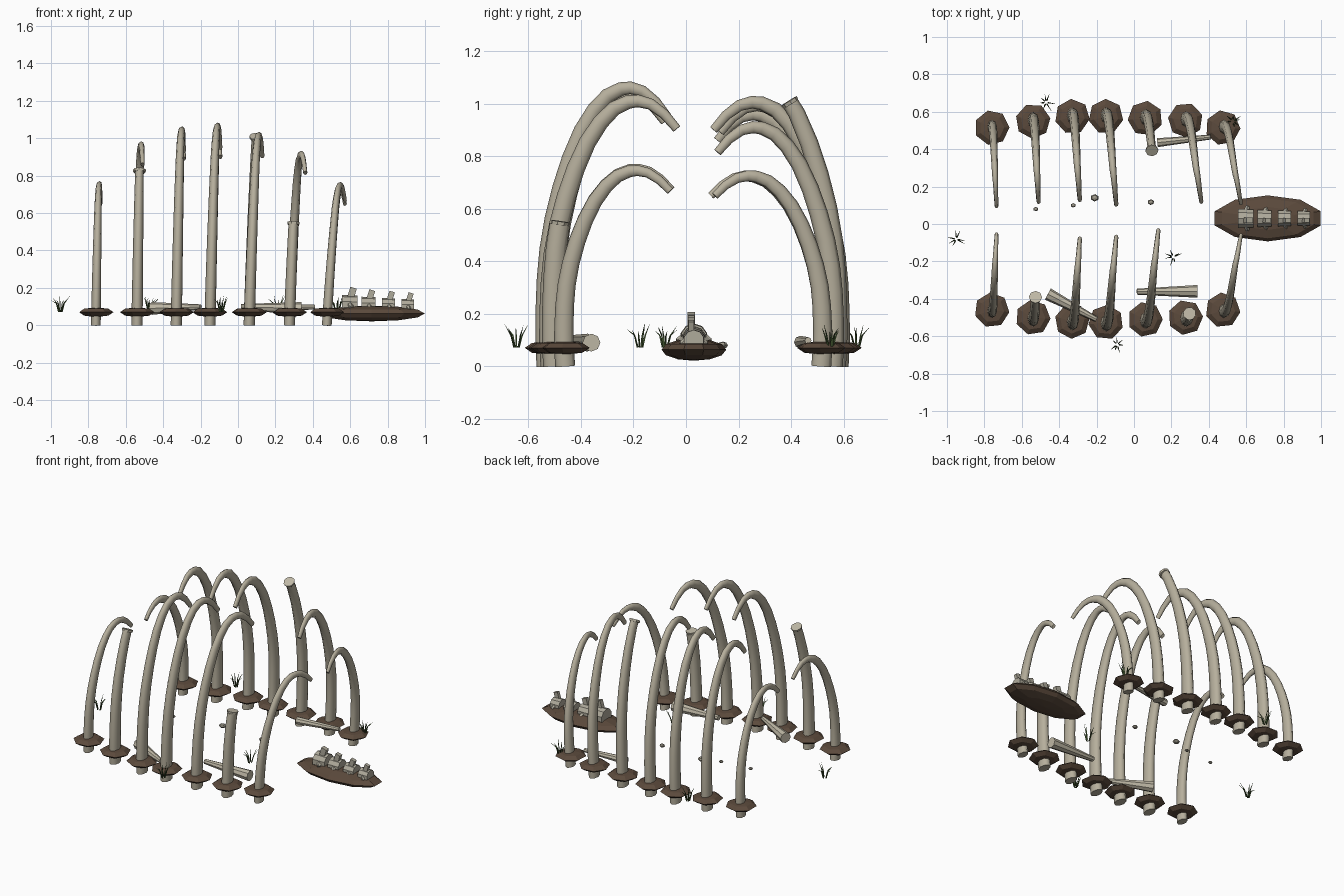
import bpy, bmesh, math, random
from mathutils import Vector, Matrix

if "Cube" in bpy.data.objects:
    bpy.data.objects.remove(bpy.data.objects["Cube"])
random.seed(4)

def material(name, rgb):
    m = bpy.data.materials.new(name)
    m.diffuse_color = (*rgb, 1)
    m.use_nodes = True
    m.node_tree.nodes["Principled BSDF"].inputs["Base Color"].default_value = m.diffuse_color
    return m

BONE = material("weathered bone", (0.47, 0.43, 0.335))
PALE = material("broken bone", (0.52, 0.48, 0.38))
GREY = material("grey bone", (0.43, 0.405, 0.33))
EARTH = material("dark earth", (0.105, 0.068, 0.045))
STONE = material("stone", (0.36, 0.335, 0.27))
GRASS = material("dark grass", (0.055, 0.095, 0.03))

def finish(bm, name, mat, smooth=False):
    bmesh.ops.recalc_face_normals(bm, faces=bm.faces[:])
    if smooth:                                # soft sides, hard end caps
        for f in bm.faces:
            f.smooth = len(f.verts) == 4
    me = bpy.data.meshes.new(name)
    bm.to_mesh(me)
    bm.free()
    me.materials.append(mat)
    ob = bpy.data.objects.new(name, me)
    bpy.context.collection.objects.link(ob)
    return ob

def lump(name, mat, c, r, segs, rings, turn=0.0):
    bm = bmesh.new()
    bmesh.ops.create_uvsphere(bm, u_segments=segs, v_segments=rings, radius=1)
    bm.transform(Matrix.Translation(c) @ Matrix.Diagonal((*r, 1)) @ Matrix.Rotation(turn, 4, 'Z'))
    return finish(bm, name, mat)

def add_cone(bm, a, b, r1, r2, segs=8):
    a, b = Vector(a), Vector(b)
    q = (b - a).to_track_quat('Z', 'Y').to_matrix().to_4x4()
    bmesh.ops.create_cone(bm, cap_ends=True, segments=segs, radius1=r1, radius2=r2,
                          depth=(b - a).length, matrix=Matrix.Translation((a + b) / 2) @ q)

def cone(name, mat, *args):
    bm = bmesh.new()
    add_cone(bm, *args)
    return finish(bm, name, mat)

# Rib arch: (fraction inward, fraction of height)
ARCH = [(0, 0), (-.012, .1), (-.012, .2), (-.005, .31), (.015, .42), (.055, .53), (.115, .64),
        (.19, .745), (.285, .845), (.39, .92), (.5, .972), (.61, .996), (.69, 1),
        (.79, .988), (.9, .95), (1, .895)]

def rib(name, x, dx, y0, y1, h, cut=None):
    pts, length = [], len(ARCH) - 1
    for i, (f, g) in enumerate(ARCH):
        t = i / length
        pts.append((Vector((x + dx * t ** 1.2, y0 + (y1 - y0) * f, h * g)), t))
    if cut:                                   # snap the rib off at height cut
        k = next(i for i, p in enumerate(pts) if p[0].z > cut)
        (a, ta), (b, tb) = pts[k - 1], pts[k]
        w = (cut - a.z) / (b.z - a.z)
        pts = pts[:k] + [(a.lerp(b, w), ta + (tb - ta) * w)]
    bm, rings = bmesh.new(), []
    size = 0.86 + 0.14 * min(1, max(0, (h - .74) / .25))
    for i, (p, t) in enumerate(pts):
        tan = (pts[min(i + 1, len(pts) - 1)][0] - pts[max(i - 1, 0)][0]).normalized()
        n = tan.cross(Vector((1, 0, 0))).normalized()
        s = n.cross(tan)
        r = (1 - 0.62 * t ** 1.4) * size
        rings.append([bm.verts.new(p + s * (.030 * r * math.cos(a)) + n * (.044 * r * math.sin(a)))
                      for a in (math.tau * j / 8 for j in range(8))])
    for lo, hi in zip(rings, rings[1:]):
        for j in range(8):
            bm.faces.new((lo[j], lo[(j + 1) % 8], hi[(j + 1) % 8], hi[j]))
    bm.faces.new(rings[0])
    bm.faces.new(rings[-1])
    finish(bm, name, BONE, smooth=True)
    if cut:                                   # flared break at the snapped end
        end = pts[-1][0]
        cone(name + "_break", PALE, end - tan * .002, end + tan * .012, .033, .035)

# Ribs: x, lean, back (base y, tip y, height, cut), front (same)
RIBS = [(-.76, .025, (.515, .095, .725, None), (-.46, -.055, .75, None)),
        (-.54, .03, (.55, .12, .96, None), (-.50, -.06, 1.03, .82)),
        (-.33, .04, (.575, .13, .995, None), (-.52, -.08, 1.04, None)),
        (-.15, .055, (.575, .105, 1.005, None), (-.525, -.07, 1.06, None)),
        (.06, .07, (.565, .06, 1.14, 1.0), (-.51, -.035, 1.01, None)),
        (.275, .085, (.555, .12, .91, None), (-.50, -.06, 1.08, .54)),
        (.475, .097, (.515, .11, .725, None), (-.46, -.06, .745, None))]
for i, (x, dx, back, front) in enumerate(RIBS):
    for side, d in (("back", back), ("front", front)):
        rib(f"{side}_rib_{i + 1}", x, dx, *d)
        # Earth mound around each rib foot
        lump(f"{side}_mound_{i + 1}", EARTH, (x, d[0], .07), (.094, .094, .026), 7, 4,
             random.uniform(0, 1))

# Long mound carrying the vertebrae
lump("spine_mound", EARTH, (.715, .03, .063), (.298, .123, .042), 10, 6)

# Vertebrae shrink toward the tail end
for i, (x, s) in enumerate([(.597, 1), (.698, .9), (.805, .84), (.907, .78)]):
    bm = bmesh.new()
    z, y, L = .075 + .05 * s, .03, .042 * s
    add_cone(bm, (x - L, y, z - .015), (x + L, y, z - .015), .053 * s, .050 * s, 10)
    for sy in (-1, 1):                        # side processes
        add_cone(bm, (x, y + sy * .03 * s, z - .01), (x + .01, y + sy * .062 * s, z - .03),
                 .018 * s, .012 * s, 6)
    m = (Matrix.Translation((x + .010, y - .01, z + .04 * s)) @ Matrix.Rotation(.3, 4, 'Y')
         @ Matrix.Diagonal((.036 * s, .028 * s, .074 * s, 1)))
    bmesh.ops.create_cube(bm, size=1, matrix=m)   # upright process
    finish(bm, f"vertebra_{i + 1}", GREY)

# Fallen rib fragments
cone("fragment_back", PALE, (.125, .435, .092), (.41, .465, .098), .024, .013)
cone("fragment_left", PALE, (-.46, -.375, .09), (-.20, -.51, .098), .034, .014)
cone("fragment_right", PALE, (.34, -.36, .09), (.015, -.362, .098), .034, .016)

# Small stones
for i, (x, y, r) in enumerate([(-.525, .08, .014), (-.325, .1, .014), (-.21, .14, .023), (.09, .117, .018)]):
    lump(f"stone_{i + 1}", STONE, (x, y, .08), (r, r * .85, r * .6), 6, 4, i)

# Grass tufts of bent blades
for i, (x, y) in enumerate([(-.95, -.08), (-.47, .65), (-.09, -.645), (.21, -.175), (.53, .55)]):
    bm = bmesh.new()
    for k in range(7):
        a = k * math.tau / 7 + random.uniform(-.4, .4)
        d = Vector((math.cos(a), math.sin(a), 0))
        base = Vector((x, y, .072)) + d * .01
        mid = base + d * .012 + Vector((0, 0, .045))
        tip = base + d * random.uniform(.02, .045) + Vector((0, 0, random.uniform(.06, .09)))
        add_cone(bm, base, mid, .0042, .0032, 3)
        add_cone(bm, mid, tip, .0032, 0.0003, 3)
    finish(bm, f"grass_tuft_{i + 1}", GRASS)
